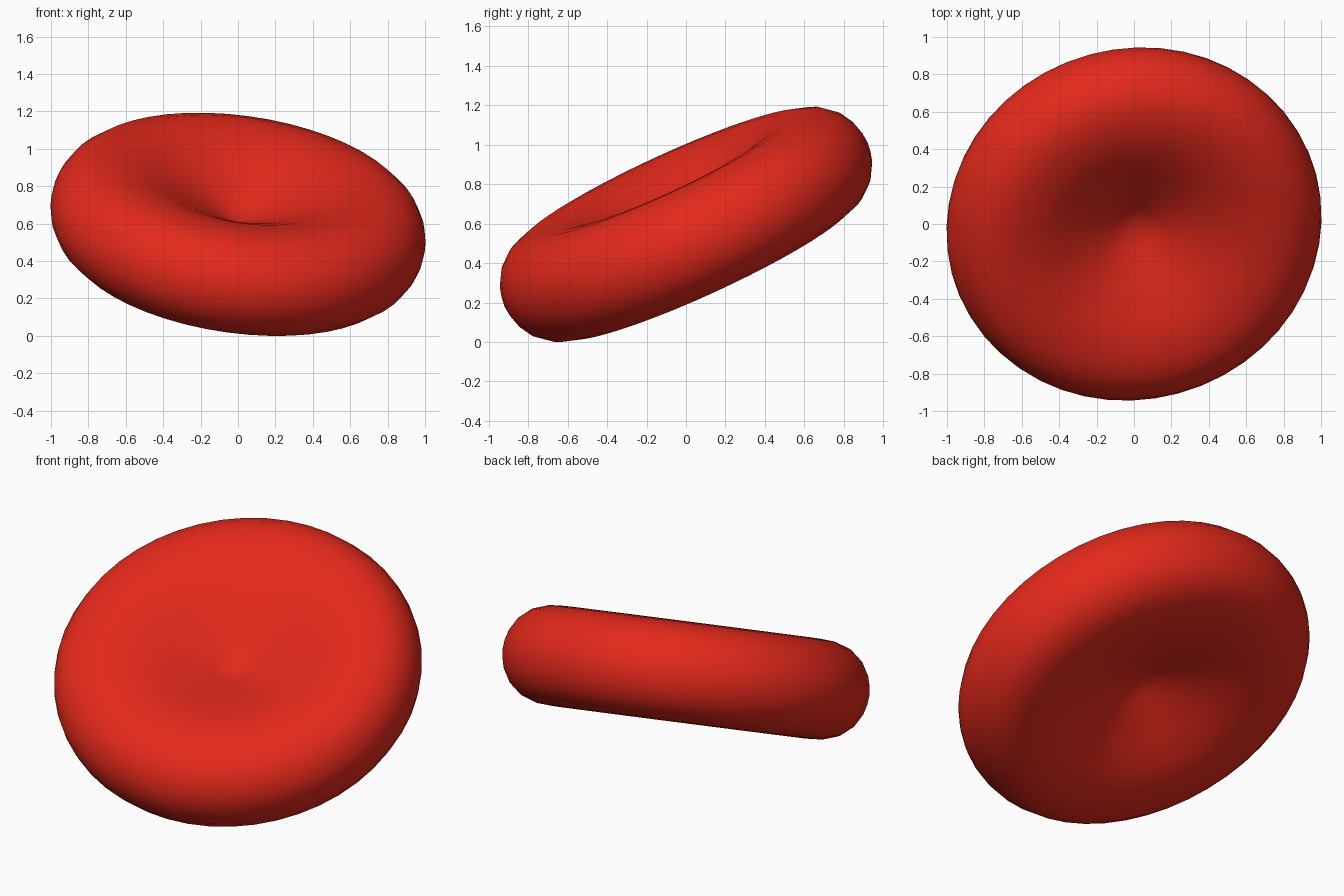
import bpy, bmesh, math
from mathutils import Vector

if "Cube" in bpy.data.objects:
    bpy.data.objects.remove(bpy.data.objects["Cube"])

# Upper half of the radial section: (radius, height), rim to dimple
RIM_TO_DIMPLE = [(1.01, 0), (1.005, 0.05), (0.99, 0.105), (0.948, 0.178), (0.877, 0.238),
                 (0.787, 0.269), (0.7, 0.275), (0.6, 0.265), (0.5, 0.238),
                 (0.38, 0.188), (0.25, 0.127), (0.12, 0.066)]
DIMPLE_HEIGHT = 0.015
SEGMENTS = 48
AXIS = Vector((0.135, -0.415, 0.9))


# The underside dimple is slightly shallower
def underside(r, h):
    return -h - 0.03 * max(0, 1 - r / 0.7)


section = [(r, underside(r, h)) for r, h in reversed(RIM_TO_DIMPLE[1:])] + RIM_TO_DIMPLE

# Spin the section into rings
bm = bmesh.new()
rings = []
for r, h in section:
    rings.append([bm.verts.new((r * math.cos(a), r * math.sin(a), h))
                  for a in (2 * math.pi * i / SEGMENTS for i in range(SEGMENTS))])
bottom = bm.verts.new((0, 0, underside(0, DIMPLE_HEIGHT)))
top = bm.verts.new((0, 0, DIMPLE_HEIGHT))

# Skin the rings and close both dimples
for i in range(SEGMENTS):
    j = (i + 1) % SEGMENTS
    bm.faces.new((bottom, rings[0][j], rings[0][i]))
    for lo, hi in zip(rings, rings[1:]):
        bm.faces.new((lo[i], lo[j], hi[j], hi[i]))
    bm.faces.new((top, rings[-1][i], rings[-1][j]))
bmesh.ops.recalc_face_normals(bm, faces=bm.faces)

# Tilt the disc, then rest it on the ground
bm.transform(Vector((0, 0, 1)).rotation_difference(AXIS).to_matrix().to_4x4())
lowest = min(v.co.z for v in bm.verts)
bmesh.ops.translate(bm, verts=bm.verts, vec=(0, 0, -lowest))
for f in bm.faces:
    f.smooth = True

mesh = bpy.data.meshes.new("dimpled_disc")
bm.to_mesh(mesh)
bm.free()
disc = bpy.data.objects.new("dimpled_disc", mesh)
bpy.context.collection.objects.link(disc)

red = bpy.data.materials.new("red")
red.diffuse_color = (0.78, 0.022, 0.011, 1)
red.use_nodes = True
red.node_tree.nodes["Principled BSDF"].inputs["Base Color"].default_value = red.diffuse_color
mesh.materials.append(red)
